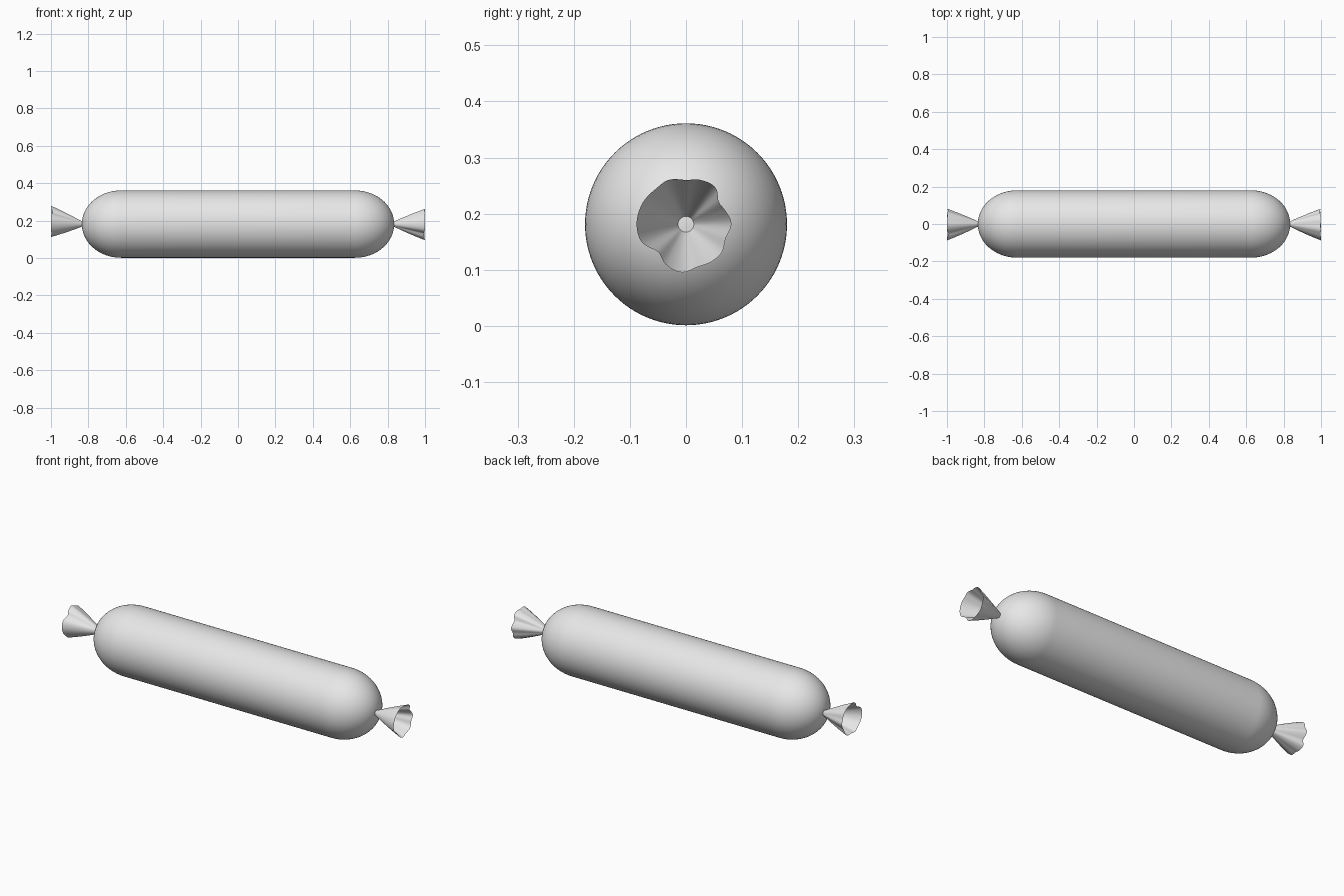
import bpy, bmesh, math
from mathutils import Matrix

cube = bpy.data.objects.get("Cube")
if cube:
    bpy.data.objects.remove(cube, do_unlink=True)

MID_Z = 0.181
BODY_R, BODY_END, CAP = 0.18, 0.835, 0.21

casing = bpy.data.materials.new("casing_grey")
casing.use_nodes = True
casing.diffuse_color = (0.8, 0.8, 0.8, 1)
casing.node_tree.nodes["Principled BSDF"].inputs["Base Color"].default_value = (0.8, 0.8, 0.8, 1)


def loft(name, rings, close_ends=False):
    """Join rings of points into a smooth tube."""
    bm = bmesh.new()
    loops = [[bm.verts.new(p) for p in ring] for ring in rings]
    n = len(loops[0])
    for a, b in zip(loops, loops[1:]):
        for i in range(n):
            j = (i + 1) % n
            bm.faces.new((a[i], a[j], b[j], b[i]))
    if close_ends:
        bm.faces.new(loops[0])
        bm.faces.new(loops[-1])
    bmesh.ops.recalc_face_normals(bm, faces=bm.faces)
    for f in bm.faces:
        f.smooth = True
    mesh = bpy.data.meshes.new(name)
    bm.to_mesh(mesh)
    bm.free()
    mesh.materials.append(casing)
    obj = bpy.data.objects.new(name, mesh)
    obj.location.z = MID_Z
    bpy.context.collection.objects.link(obj)
    return obj


def circle(x, r, n=96):
    return [(x, r * math.cos(math.tau * i / n), r * math.sin(math.tau * i / n)) for i in range(n)]


# Long body with rounded ends
STEPS = 20
half = []
for i in range(STEPS + 1):
    t = 0.02 + (math.pi / 2 - 0.02) * i / STEPS
    half.append((BODY_END - CAP + CAP * math.cos(t), BODY_R * math.sin(t)))
profile = half + [(-x, r) for x, r in reversed(half)]
loft("body", [circle(x, r) for x, r in profile], close_ends=True)

# Crimped rim outline: angle in degrees, radius
RIM = [(1, .081), (20, .074), (35, .071), (51, .084), (73, .083), (90, .079), (112, .085),
       (130, .083), (152, .086), (180, .088), (202, .085), (224, .070), (243, .080),
       (265, .086), (284, .079), (309, .081), (322, .081), (341, .075)]


def rim_radius(deg):
    """Smooth periodic curve through the rim outline."""
    n = len(RIM)
    k = max((i for i in range(n) if RIM[i][0] <= deg), default=n - 1)
    p = [RIM[(k + d) % n] for d in (-1, 0, 1, 2)]
    t = ((deg - p[1][0]) % 360) / ((p[2][0] - p[1][0]) % 360)
    a, b, c, d = (q[1] for q in p)
    return b + t / 2 * (c - a + t * (2 * a - 5 * b + 4 * c - d + t * (3 * (b - c) + d - a)))


def gathered_end(name, lift=0.0):
    n, rows, neck = 96, 10, 0.0125
    mean = sum(r for _, r in RIM) / len(RIM)
    rings = []
    for k in range(rows + 1):
        s = k / rows
        ring = []
        for i in range(n):
            deg = 360 * i / n
            a = math.radians(deg)
            rim = rim_radius(deg)
            r = neck + (rim - neck) * (s + 0.12 * s * (1 - s))
            dip = 0.4 * (rim - mean) - 0.006
            x = BODY_END - 0.004 + (1 - BODY_END + 0.004 + min(dip, 0)) * s
            ring.append((x, r * math.cos(a), r * math.sin(a) + lift * s))
        rings.append(ring)
    # Bring the furthest rim point to the full length
    reach = max(p[0] for p in rings[-1])
    stretch = (1 - BODY_END) / (reach - BODY_END)
    rings = [[(BODY_END + (x - BODY_END) * stretch, y, z) for x, y, z in ring] for ring in rings]
    return loft(name, rings)


# Twisted ends, the right one turned half round
gathered_end("left_gathered_end")
right = gathered_end("right_gathered_end", lift=-0.012)
right.data.transform(Matrix.Rotation(math.pi, 4, 'Y'))
